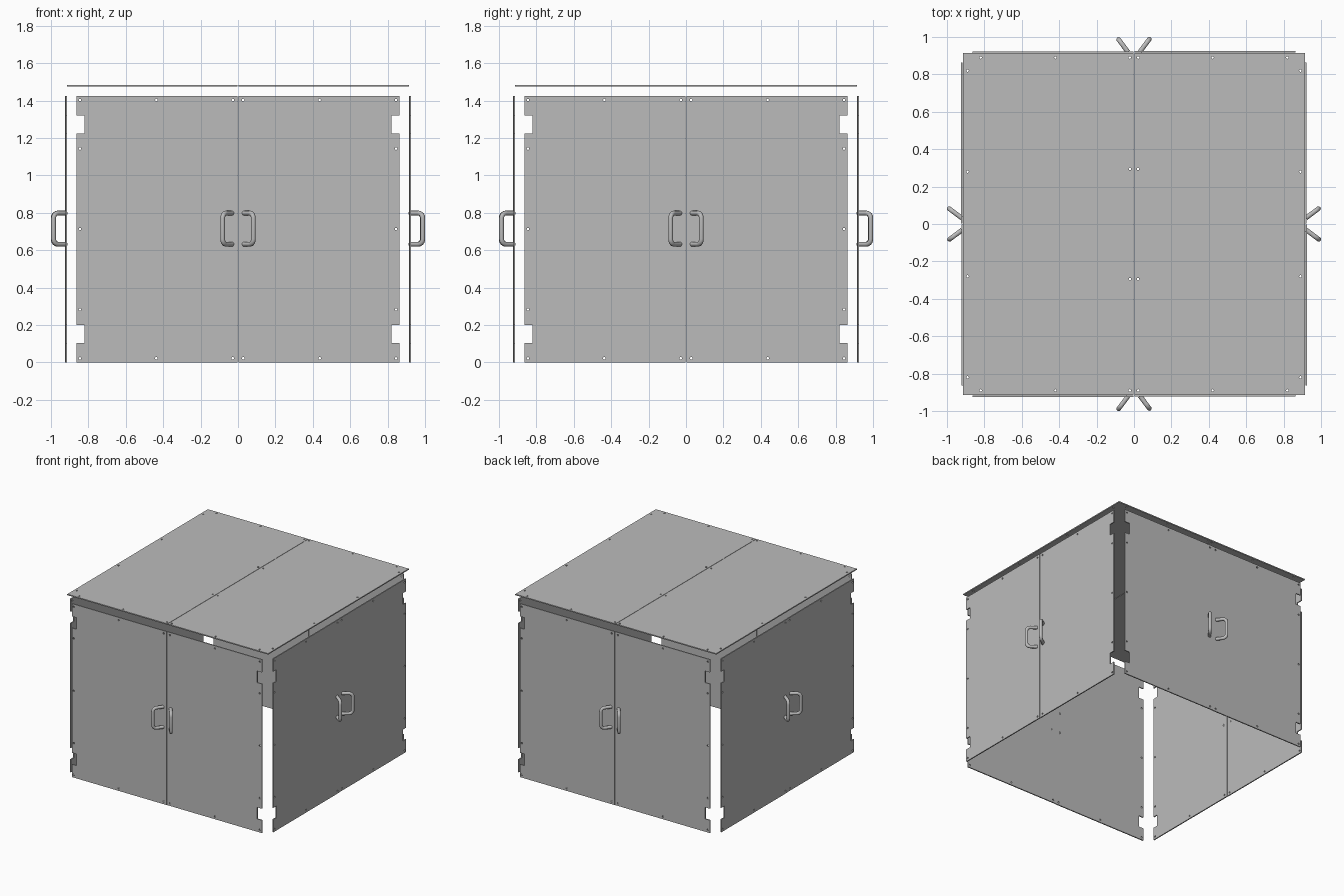
import bpy, math
from mathutils import Matrix, Vector

if "Cube" in bpy.data.objects:
    bpy.data.objects.remove(bpy.data.objects["Cube"])

def material(name, v):
    m = bpy.data.materials.new(name)
    m.diffuse_color = (v, v, v, 1)
    m.use_nodes = True
    m.node_tree.nodes["Principled BSDF"].inputs["Base Color"].default_value = m.diffuse_color
    return m

SHEET = material("sheet_grey", 0.5)
METAL = material("handle_grey", 0.5)

WALL = 0.92      # distance of the wall sheets from the centre
HALF = 0.0045    # half the sheet thickness

def to_mesh(name, curve, mat, matrix, smooth):
    ob = bpy.data.objects.new(name, curve)
    bpy.context.collection.objects.link(ob)
    bpy.ops.object.select_all(action='DESELECT')
    ob.select_set(True)
    bpy.context.view_layer.objects.active = ob
    bpy.ops.object.convert(target='MESH')
    ob = bpy.context.object
    ob.name = name
    ob.data.materials.clear()
    ob.data.materials.append(mat)
    if smooth:
        bpy.ops.object.shade_smooth_by_angle(angle=math.radians(50))
    else:
        ob.data.shade_flat()
    ob.matrix_world = matrix
    return ob

def sheet(name, outline, holes, matrix, r=0.007):
    """Flat sheet with round screw holes, from a filled 2D curve."""
    c = bpy.data.curves.new(name, 'CURVE')
    c.dimensions, c.fill_mode, c.extrude = '2D', 'BOTH', HALF
    loops = [outline] + [[(x + r * math.cos(a * math.pi / 4), y + r * math.sin(a * math.pi / 4))
                          for a in range(8)] for x, y in holes]
    for pts in loops:
        s = c.splines.new('POLY')
        s.points.add(len(pts) - 1)
        for p, (x, y) in zip(s.points, pts):
            p.co = (x, y, 0, 1)
        s.use_cyclic_u = True
    return to_mesh(name, c, SHEET, matrix, False)

def handle(name, side, matrix):
    """C-shaped pull bar leaning away from the door seam."""
    foot, grip = Vector((0.032, 0)), Vector((0.082, 0.067))
    lo, hi, rad = 0.632, 0.798, 0.028
    reach = (grip - foot).length
    path = [(0, lo)]
    for cz, a0 in ((lo + rad, -90), (hi - rad, 0)):
        for i in range(6):
            a = math.radians(a0 + 18 * i)
            path.append((reach - rad + rad * math.cos(a), cz + rad * math.sin(a)))
    path.append((0, hi))
    c = bpy.data.curves.new(name, 'CURVE')
    c.dimensions, c.bevel_depth, c.bevel_resolution, c.use_fill_caps = '3D', 0.013, 3, True
    s = c.splines.new('POLY')
    s.points.add(len(path) - 1)
    for p, (d, z) in zip(s.points, path):
        q = foot.lerp(grip, d / reach)
        p.co = (side * q.x, z, q.y, 1)
    return to_mesh(name, c, METAL, matrix, True)

# Door outline with two hinge notches on its outer edge
W, H, N = 0.863, 1.425, 0.82
door = [(0.0015, 0), (W, 0), (W, 0.105), (N, 0.105), (N, 0.2), (W, 0.2),
        (W, 1.225), (N, 1.225), (N, 1.32), (W, 1.32), (W, H), (0.0015, H)]
door_holes = [(x, z) for x in (0.028, 0.437, 0.845) for z in (0.022, 1.403)]
door_holes += [(0.845, z) for z in (0.283, 0.713, 1.143)]

# Four walls, each a pair of doors with a pair of handles
for k, wall in enumerate(("front", "right", "back", "left")):
    for side, label in ((-1, "left"), (1, "right")):
        proud = 0.001 * -side
        m = (Matrix.Rotation(k * math.pi / 2, 4, 'Z') @ Matrix.Translation((0, -WALL - proud, 0))
             @ Matrix.Rotation(math.pi / 2, 4, 'X'))
        sheet(f"{wall}_wall_{label}_door", [(side * x, z) for x, z in door],
              [(side * x, z) for x, z in door_holes], m)
        handle(f"{wall}_wall_{label}_handle", side, m)

# Roof in two sheets
R = 0.913
for side, label in ((-1, "left"), (1, "right")):
    outline = [(side * 0.0015, -R), (side * R, -R), (side * R, R), (side * 0.0015, R)]
    holes = [(side * x, y) for x in (0.022, 0.42, 0.82) for y in (-0.89, 0.89)]
    holes += [(side * 0.89, y) for y in (-0.82, -0.28, 0.28, 0.82)]
    holes += [(side * 0.022, y) for y in (-0.295, 0.295)]
    sheet(f"roof_{label}_panel", outline, holes, Matrix.Translation((0, 0, 1.48)))
